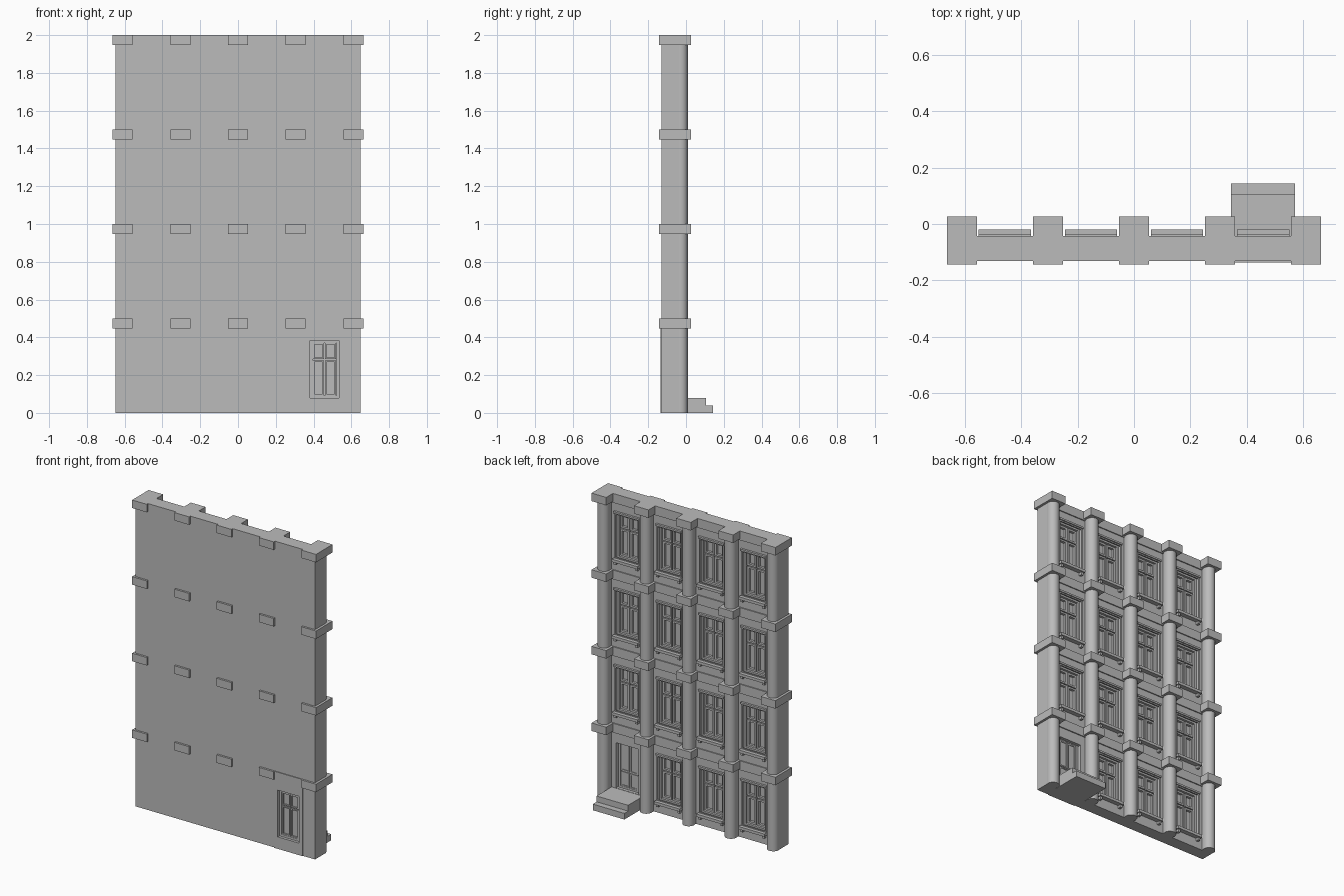
import bpy, bmesh, math
from mathutils import Matrix, Vector

if "Cube" in bpy.data.objects:
    bpy.data.objects.remove(bpy.data.objects["Cube"])

grey = bpy.data.materials.new("stone grey")
grey.diffuse_color = (0.5, 0.5, 0.5, 1)
grey.use_nodes = True
grey.node_tree.nodes["Principled BSDF"].inputs["Base Color"].default_value = grey.diffuse_color


def finish(name, bm, smooth=False):
    me = bpy.data.meshes.new(name)
    bm.to_mesh(me)
    bm.free()
    me.materials.append(grey)
    ob = bpy.data.objects.new(name, me)
    bpy.context.collection.objects.link(ob)
    if smooth:
        bpy.context.view_layer.objects.active = ob
        ob.select_set(True)
        bpy.ops.object.shade_smooth_by_angle(angle=math.radians(35))
        ob.select_set(False)
    return ob


def box(bm, x0, x1, y0, y1, z0, z1):
    c = Vector(((x0 + x1) / 2, (y0 + y1) / 2, (z0 + z1) / 2))
    size = Matrix.Diagonal((x1 - x0, y1 - y0, z1 - z0, 1))
    bmesh.ops.create_cube(bm, size=1, matrix=Matrix.Translation(c) @ size)


def frame(bm, x0, x1, z0, z1, t, y0, y1):
    box(bm, x0, x0 + t, y0, y1, z0, z1)
    box(bm, x1 - t, x1, y0, y1, z0, z1)
    box(bm, x0 + t, x1 - t, y0, y1, z0, z0 + t)
    box(bm, x0 + t, x1 - t, y0, y1, z1 - t, z1)


PITCH = 0.3055
PILLARS = [(i - 2) * PITCH for i in range(5)]
BAYS = [(i - 1.5) * PITCH for i in range(4)]
END, FRONT, CORE, BACK = 0.648, -0.131, -0.09, -0.05
DOOR = BAYS[3]
DX0, DX1, DZ0, DZ1 = DOOR - 0.076, DOOR + 0.077, 0.078, 0.383
HALF, WZ0, WZ1 = 0.082, 0.08, 0.375   # window opening, relative to its floor

# Inner wall with a door opening
bm = bmesh.new()
box(bm, -END, DX0, FRONT, CORE, 0, 2)
box(bm, DX1, END, FRONT, CORE, 0, 2)
box(bm, DX0, DX1, FRONT, CORE, DZ1, 2)
box(bm, DX0, DX1, FRONT, CORE, 0, DZ0)
finish("inner_wall", bm)

# Thin raised panel around the door on the plain side
bm = bmesh.new()
px0, px1, y0 = DOOR - 0.103, DOOR + 0.103, FRONT - 0.005
box(bm, px0, DX0, y0, FRONT, 0, 0.5)
box(bm, DX1, px1, y0, FRONT, 0, 0.5)
box(bm, DX0, DX1, y0, FRONT, DZ1, 0.5)
box(bm, DX0, DX1, y0, FRONT, 0, DZ0)
finish("door_panel", bm)

# Outer wall: piers behind the pillars, spandrels and floor bands
bm = bmesh.new()
for x in PILLARS:
    w = PITCH / 2 - HALF
    box(bm, max(x - w, -END), min(x + w, END), CORE, BACK, 0, 2)
for x in BAYS:
    for f in range(4):
        z = f * 0.5
        box(bm, x - HALF, x + HALF, CORE, BACK, z, z + WZ0)
        box(bm, x - HALF, x + HALF, CORE, BACK, z + WZ1, z + 0.5)
        box(bm, x - 0.12, x + 0.12, BACK, -0.043, z + 0.44, z + 0.5)
finish("outer_wall", bm)

# Rounded pillars
bm = bmesh.new()
for x in PILLARS:
    bmesh.ops.create_cone(bm, cap_ends=True, segments=32, radius1=0.038, radius2=0.038,
                          depth=1.99, matrix=Matrix.Translation((x, -0.028, 0.995)))
    box(bm, x - 0.037, x + 0.037, CORE, -0.028, 0, 1.99)
finish("pillars", bm, smooth=True)

# Square caps through the wall at each floor
bm = bmesh.new()
for x in PILLARS:
    for f in range(1, 5):
        box(bm, x - 0.053, x + 0.053, -0.144, 0.026, f * 0.5 - 0.052, f * 0.5)
finish("pillar_caps", bm)

# Windows: casing, casements with cross bars, sill, lintel
win, trim = bmesh.new(), bmesh.new()
for b, x in enumerate(BAYS):
    for f in range(4):
        if b == 3 and f == 0:
            continue
        z0, z1 = f * 0.5 + WZ0, f * 0.5 + WZ1
        frame(win, x - HALF, x + HALF, z0, z1, 0.012, CORE, -0.062)
        for s in (-1, 1):
            xa, xb = sorted((x + s * 0.003, x + s * (HALF - 0.014)))
            split = z0 + 0.19
            frame(win, xa, xb, z0 + 0.014, split - 0.003, 0.012, CORE, -0.074)
            frame(win, xa, xb, split + 0.003, z1 - 0.014, 0.012, CORE, -0.074)
            # sill brackets
            bx = x + s * 0.078
            box(trim, bx - 0.008, bx + 0.008, BACK, -0.03, z0 - 0.034, z0 - 0.016)
        box(trim, x - 0.093, x + 0.093, BACK, -0.02, z0 - 0.016, z0 + 0.002)
        box(trim, x - 0.093, x + 0.093, BACK, -0.036, z1, z1 + 0.012)
        frame(trim, x - HALF - 0.008, x + HALF + 0.008, z0, z1, 0.008, BACK, -0.043)
finish("window_frames", win)
finish("window_sills_and_lintels", trim)

# Double door with four panes, framed on both sides
bm = bmesh.new()
box(bm, DOOR - HALF, DOOR + HALF, -0.105, -0.078, DZ0, DZ1)
for ya, yb in ((-0.118, -0.105), (-0.078, -0.07)):
    frame(bm, DX0, DX1, DZ0, DZ1, 0.014, ya, yb)
    for s in (-1, 1):
        xa, xb = sorted((DOOR + s * 0.002, DOOR + s * 0.06))
        split = 0.281 if ya < -0.1 else 0.19
        frame(bm, xa, xb, DZ0 + 0.014, split - 0.003, 0.008, ya + 0.002, yb - 0.002)
        frame(bm, xa, xb, split + 0.003, DZ1 - 0.014, 0.008, ya + 0.002, yb - 0.002)
finish("door", bm)

# Door steps
bm = bmesh.new()
box(bm, DOOR - 0.114, DOOR + 0.114, BACK, 0.105, 0.04, 0.078)
box(bm, DOOR - 0.114, DOOR + 0.114, BACK, 0.144, 0, 0.04)
finish("door_steps", bm)
